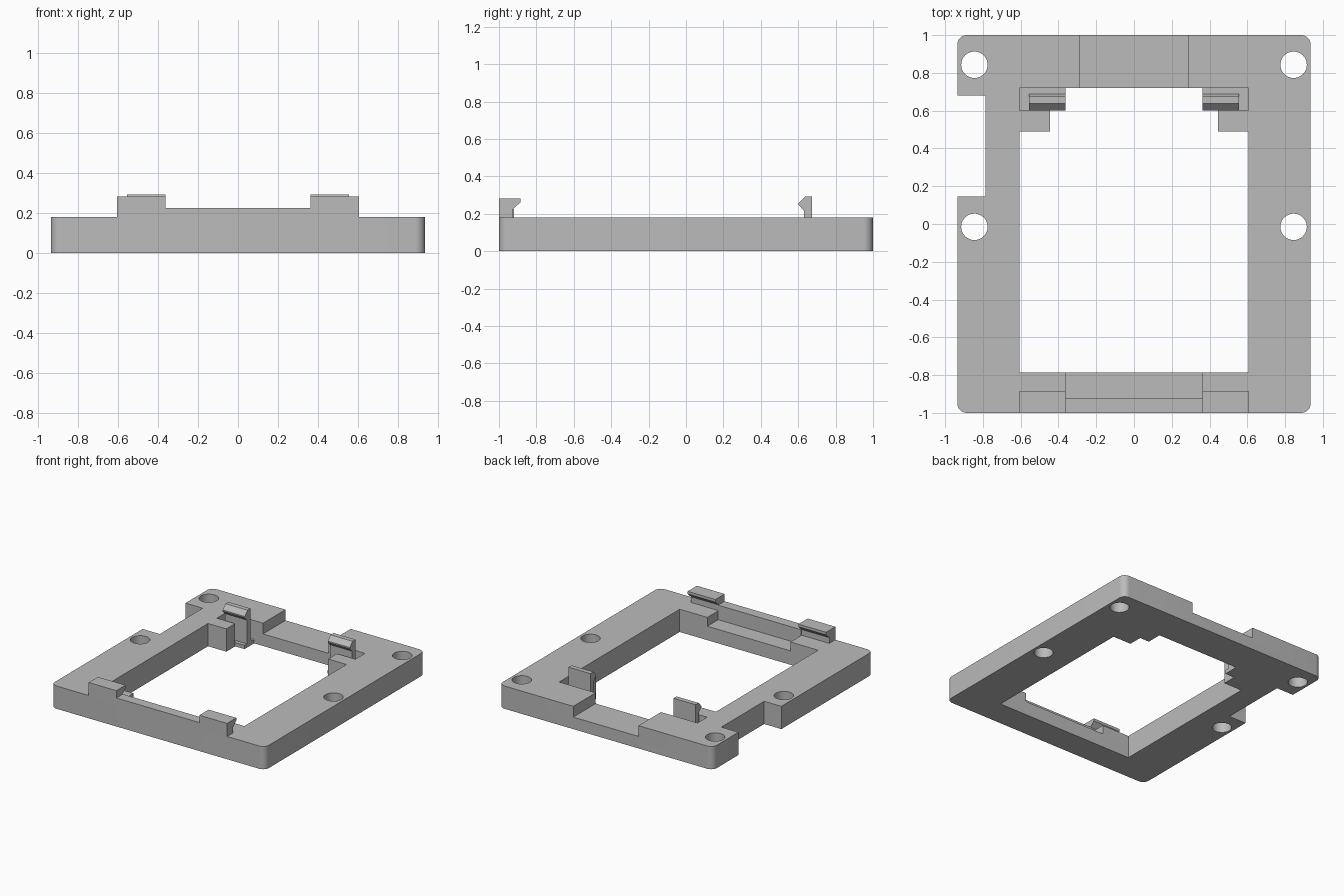
import bpy
import bmesh
from math import pi, cos, sin
from mathutils import Vector

cube = bpy.data.objects.get("Cube")
if cube:
    bpy.data.objects.remove(cube, do_unlink=True)

grey = bpy.data.materials.new("plain grey")
grey.use_nodes = True
colour = (0.5, 0.5, 0.5, 1.0)
grey.diffuse_color = colour
grey.node_tree.nodes["Principled BSDF"].inputs["Base Color"].default_value = colour


def prism(name, points, sweep):
    """Fill a polygon of 3D points and extrude it along a vector."""
    bm = bmesh.new()
    face = bm.faces.new([bm.verts.new(p) for p in points])
    moved = bmesh.ops.extrude_face_region(bm, geom=[face])["geom"]
    verts = [g for g in moved if isinstance(g, bmesh.types.BMVert)]
    bmesh.ops.translate(bm, verts=verts, vec=Vector(sweep))
    bmesh.ops.recalc_face_normals(bm, faces=bm.faces)
    mesh = bpy.data.meshes.new(name)
    bm.to_mesh(mesh)
    bm.free()
    mesh.materials.append(grey)
    obj = bpy.data.objects.new(name, mesh)
    bpy.context.collection.objects.link(obj)
    return obj


def plan(name, points, low, high):
    return prism(name, [(x, y, low) for x, y in points], (0, 0, high - low))


def box(name, x0, x1, y0, y1, z0, z1):
    return plan(name, [(x0, y0), (x1, y0), (x1, y1), (x0, y1)], z0, z1)


def side_profile(name, points, x0, x1):
    return prism(name, [(x0, y, z) for y, z in points], (x1 - x0, 0, 0))


def arc(cx, cy, r, start, end, steps):
    return [(cx + r * cos(start + (end - start) * i / steps),
             cy + r * sin(start + (end - start) * i / steps)) for i in range(steps + 1)]


def activate(obj):
    bpy.ops.object.select_all(action='DESELECT')
    obj.select_set(True)
    bpy.context.view_layer.objects.active = obj


def cut(target, cutter):
    cutter.hide_render = True
    mod = target.modifiers.new("cut", 'BOOLEAN')
    mod.operation = 'DIFFERENCE'
    mod.solver = 'EXACT'
    mod.object = cutter
    activate(target)
    bpy.ops.object.modifier_apply(modifier=mod.name)
    bpy.data.objects.remove(cutter, do_unlink=True)


W, TOP, R = 0.935, 0.18, 0.05
OPEN_X, INNER_X = 0.605, 0.363

# Base frame with rounded corners
outline = []
for i, (sx, sy) in enumerate([(1, 1), (-1, 1), (-1, -1), (1, -1)]):
    outline += arc(sx * (W - R), sy * (1 - R), R, i * pi / 2, (i + 1) * pi / 2, 8)
frame = plan("frame", outline, 0, TOP)

# Central opening, stepped around the two rear corner blocks
half = [(OPEN_X, -0.785), (OPEN_X, 0.49), (0.445, 0.49), (0.445, 0.6),
        (INNER_X, 0.6), (INNER_X, 0.72)]
cut(frame, plan("opening_cutter", half + [(-x, y) for x, y in reversed(half)], -0.1, 0.4))

# Clip pockets, rear channel, front recess and side notch
for s in (-1, 1):
    x0, x1 = sorted((s * (INNER_X - 0.02), s * OPEN_X))
    cut(frame, box("pocket_cutter", x0, x1, 0.6, 0.72, 0.03, 0.4))
cut(frame, box("channel_cutter", -0.285, 0.285, 0.7, 1.1, 0.095, 0.4))
cut(frame, box("recess_cutter", -INNER_X, INNER_X, -0.92, -0.75, 0.11, 0.4))
cut(frame, box("notch_cutter", -1.1, -0.785, 0.145, 0.68, -0.1, 0.4))

# Screw holes
for x in (-0.845, 0.845):
    for y in (-0.015, 0.843):
        cut(frame, plan("hole_cutter", arc(x, y, 0.07, 0, 2 * pi, 32)[:-1], -0.1, 0.4))

activate(frame)
bpy.ops.object.shade_smooth_by_angle()

# Raised front rail between the hooks
box("front_rail", -INNER_X, INNER_X, -1, -0.92, TOP, 0.225)

# Fixed front hooks and springy rear clips
hook = [(-1, TOP), (-0.925, TOP), (-0.925, 0.225), (-0.885, 0.262),
        (-0.885, 0.283), (-1, 0.283)]
clip = [(0.63, 0.03), (0.688, 0.03), (0.674, 0.06), (0.674, 0.293), (0.637, 0.293),
        (0.602, 0.257), (0.602, 0.247), (0.63, 0.218)]
for s, side in ((1, "left"), (-1, "right")):
    side_profile(side + "_front_hook", hook, s * INNER_X, s * OPEN_X)
    side_profile(side + "_rear_clip", clip, s * INNER_X, s * 0.555)
